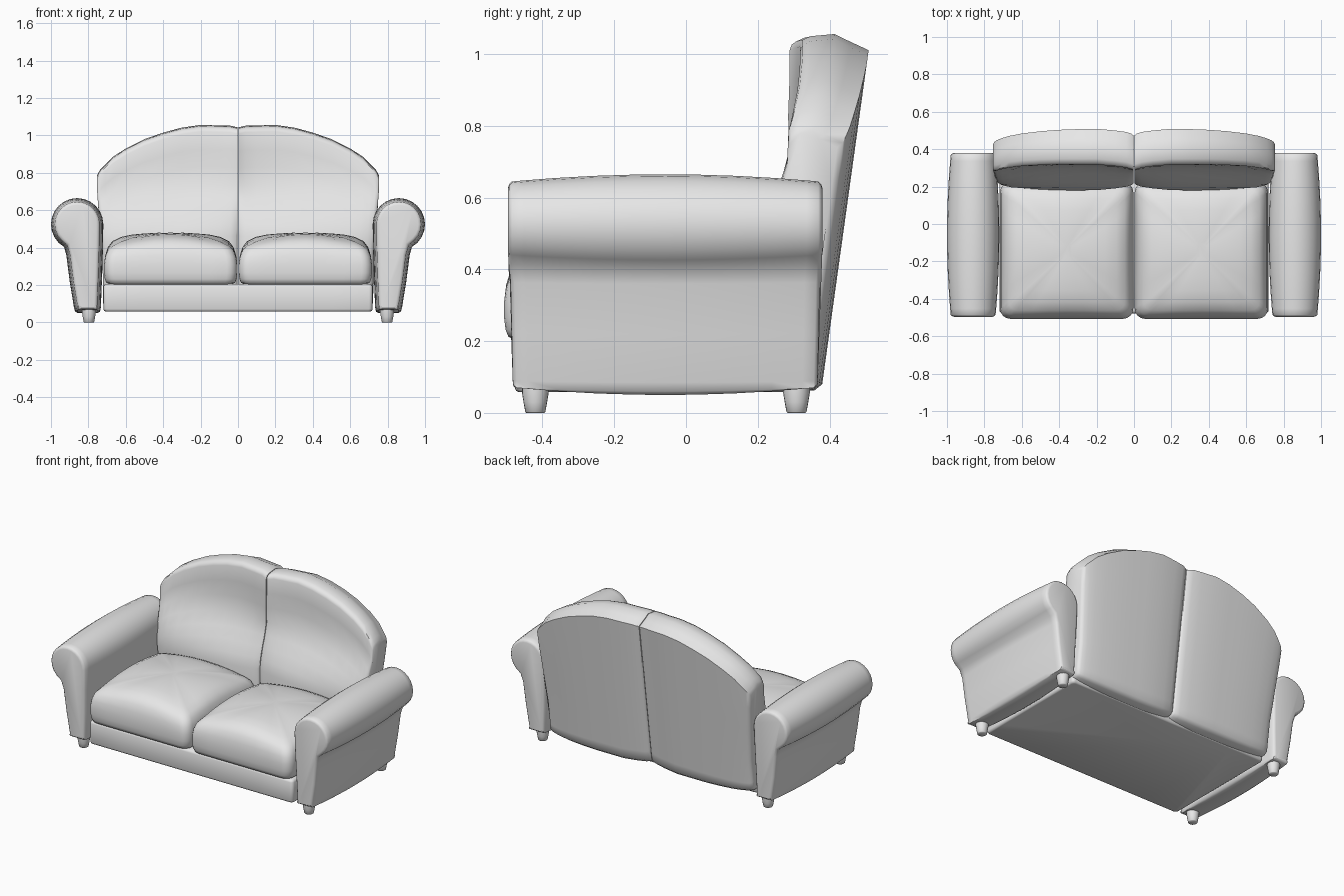
import bpy, bmesh, math
from mathutils import Vector

if "Cube" in bpy.data.objects:
    bpy.data.objects.remove(bpy.data.objects["Cube"])

grey = bpy.data.materials.new("light grey")
grey.diffuse_color = (0.8, 0.8, 0.8, 1)
grey.use_nodes = True
grey.node_tree.nodes["Principled BSDF"].inputs["Base Color"].default_value = grey.diffuse_color


def interp(table, v):
    """Piecewise linear lookup in a list of (input, output)."""
    for (a, p), (b, q) in zip(table, table[1:]):
        if v <= b:
            return p + (q - p) * max(0, (v - a) / (b - a))
    return table[-1][1]


def loft(name, rings, sx=1, angle=50):
    """Skin closed rings of equal length, cap both ends; sx=-1 mirrors in x."""
    bm = bmesh.new()
    vr = [[bm.verts.new((sx * x, y, z)) for x, y, z in r] for r in rings]
    n = len(vr[0])
    for a, b in zip(vr, vr[1:]):
        for i in range(n):
            j = (i + 1) % n
            bm.faces.new((a[i], a[j], b[j], b[i]))
    bm.faces.new(vr[0])
    bm.faces.new(vr[-1])
    bmesh.ops.recalc_face_normals(bm, faces=bm.faces)
    me = bpy.data.meshes.new(name)
    bm.to_mesh(me)
    bm.free()
    me.materials.append(grey)
    ob = bpy.data.objects.new(name, me)
    bpy.context.collection.objects.link(ob)
    bpy.ops.object.select_all(action='DESELECT')
    bpy.context.view_layer.objects.active = ob
    ob.select_set(True)
    bpy.ops.object.shade_smooth_by_angle(angle=math.radians(angle))
    return ob


def rounded_rect(x0, x1, y0, y1, r, z, dome=0.0):
    pts = []
    corners = [(x1 - r, y1 - r), (x0 + r, y1 - r), (x0 + r, y0 + r), (x1 - r, y0 + r)]
    for k, (cx, cy) in enumerate(corners):
        for i in range(5):
            a = math.radians(90 * k + 22.5 * i)
            pts.append((cx + r * math.cos(a), cy + r * math.sin(a), z))
        # extra points along the following side, lifted for a puffy edge
        nx, ny = corners[(k + 1) % 4]
        a = math.radians(90 * (k + 1))
        for t in (0.15, 0.32, 0.5, 0.68, 0.85):
            pts.append((cx + (nx - cx) * t + r * math.cos(a),
                        cy + (ny - cy) * t + r * math.sin(a),
                        z + dome * 4 * t * (1 - t)))
    return pts


# Base rail under the cushions
loft("base", [rounded_rect(-.72 + i, .72 - i, -.478 + i, .31 - i, .02, z)
              for z, i in ((.058, .012), (.062, .004), (.072, 0),
                           (.19, 0), (.2, .004), (.206, .014))])

# Seat cushions: (height, inset, edge puff)
cushion = [(.204, .03, 0), (.212, .012, 0), (.232, .004, 0), (.265, 0, 0), (.31, 0, 0),
           (.35, .006, .008), (.385, .02, .018), (.41, .045, .025), (.433, .09, .024),
           (.453, .15, .017), (.468, .22, .008), (.477, .29, .003), (.479, .33, 0)]


def seat(name, s):
    rings = [rounded_rect(.004 + i, .716 - i, -.507 + i, .225 - i,
                          max(.008, .055 - i * .14), z, d) for z, i, d in cushion]
    loft(name, rings, s)


# Rolled arm: cross-section in x, z, swelling toward the middle of its length
profile = [(.752, .05), (.738, .058), (.733, .08), (.727, .24), (.722, .4)]
profile += [(.86 + .14 * math.cos(math.radians(a)), .525 + .14 * math.sin(math.radians(a)))
            for a in range(180, -61, -15)]
profile += [(.918, .36), (.9, .22), (.878, .085), (.872, .06), (.858, .05)]


def inset_profile(d):
    out = []
    n = len(profile)
    for i, p in enumerate(profile):
        t = Vector(profile[(i + 1) % n]) - Vector(profile[i - 1])
        t.normalize()
        out.append((p[0] + t.y * d, p[1] - t.x * d))
    return out


def arm(name, s):
    rings = []
    half, mid = .438, -.058
    for t, extra in ((-1, .016), (-.993, .007), (-.975, 0), (-.9, 0), (-.7, 0), (-.45, 0),
                     (-.2, 0), (0, 0), (.2, 0), (.45, 0), (.7, 0), (.9, 0), (.975, 0),
                     (.993, .007), (1, .016)):
        ring = []
        for x, z in inset_profile(.021 * t * t + extra):
            taper = interp([(.05, .968), (.38, .985), (.43, 1)], z)
            ring.append((x, mid + half * t * taper, max(z, .05)))
        rings.append(ring)
    loft(name, rings, s, 60)


# Backrest half: y-z sections swept outward in x under an arched top
top_line = [(0, 1.043), (.04, 1.052), (.2, 1.056), (.27, 1.05), (.4, 1.015), (.5, .98),
            (.6, .93), (.67, .885), (.735, .82), (.755, .785)]
edge_inset = [(0, .036), (.012, .026), (.04, .017), (.1, .009), (.2, 0), (.45, 0),
              (.6, .008), (.68, .016), (.73, .026), (.748, .036), (.755, .05)]
front_line = [(.06, .2), (.45, .18), (.55, .205), (.65, .25), (.72, .28), (.9, .288)]


def backrest(name, s):
    rings = []
    for x in (.002, .012, .04, .1, .2, .3, .4, .5, .6, .67, .71, .735, .748, .755):
        top, e = interp(top_line, x), interp(edge_inset, x)

        def back(z):
            return .377 + .132 * (z - .06) / .95 - e

        def front(z):
            t = interp([(.5, 0), (.8, 1)], z)
            return interp(front_line, z) + e * (1 - t) + t * max(0, .03 - e)

        low = .062 + e * .8
        ring = [(back(low) - .02, low)]
        for f in (.02, .08, .3, .6, .85, 1):
            z = low + f * (top - .045 - low)
            ring.append((back(z), z))
        yb, yf = back(top - .045), front(top - .03)
        ring += [(yb - .05, top - .022), ((yb + yf) / 2, top),
                 (yf + .03, top - .006), (yf + .007, top - .016)]
        for f in (1, .9, .8, .7, .62, .55, .48, .41, .2, .01):
            z = low + f * (top - .035 - low)
            ring.append((front(z), z))
        ring.append((front(low) + .02, low))
        rings.append([(x * interp([(.3, .955), (.72, 1)], z), y, z) for y, z in ring])
    loft(name, rings, s)


# Small round tapered foot
def foot(name, x, y):
    rings = []
    for z, r in ((0, .025), (.003, .028), (.03, .033), (.055, .037), (.075, .037)):
        rings.append([(x + r * math.cos(math.tau * k / 20),
                       y + r * math.sin(math.tau * k / 20), z) for k in range(20)])
    loft(name, rings)


for side, s in (("left", -1), ("right", 1)):
    seat(side + "_seat_cushion", s)
    arm(side + "_arm", s)
    backrest(side + "_backrest", s)
    foot(side + "_front_foot", s * .797, -.42)
    foot(side + "_back_foot", s * .797, .308)
